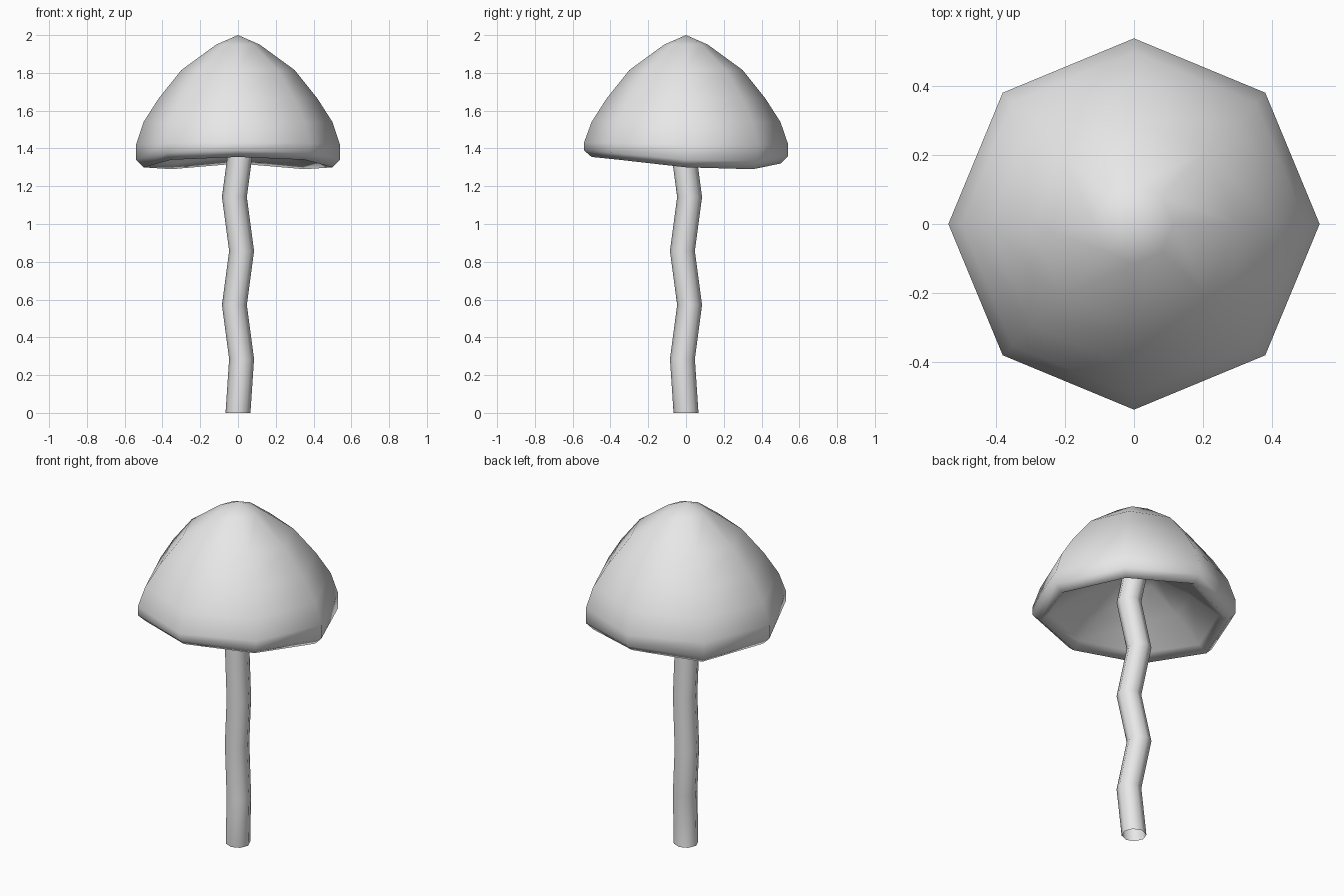
import bpy, bmesh
from math import sin, cos, tau

if "Cube" in bpy.data.objects:
    bpy.data.objects.remove(bpy.data.objects["Cube"], do_unlink=True)

SIDES = 8


def make_material(name, rgb):
    mat = bpy.data.materials.new(name)
    mat.use_nodes = True
    mat.diffuse_color = (*rgb, 1)
    mat.node_tree.nodes["Principled BSDF"].inputs["Base Color"].default_value = (*rgb, 1)
    return mat


def loft(name, rings, mat):
    """Skin a list of closed rings of points into one smooth surface."""
    bm = bmesh.new()
    loops = [[bm.verts.new(p) for p in ring] for ring in rings]
    for a, b in zip(loops, loops[1:]):
        for i in range(SIDES):
            j = (i + 1) % SIDES
            bm.faces.new((a[i], a[j], b[j], b[i]))
    # Close poles where a ring has shrunk to a point
    bmesh.ops.remove_doubles(bm, verts=bm.verts, dist=0.0005)
    for face in bm.faces:
        face.smooth = True
    mesh = bpy.data.meshes.new(name)
    bm.to_mesh(mesh)
    bm.free()
    mesh.materials.append(mat)
    obj = bpy.data.objects.new(name, mesh)
    bpy.context.collection.objects.link(obj)
    return obj


def ring(radius, z, cx=0, cy=0, lift=None, weight=0):
    points = []
    for i in range(SIDES):
        a = tau * i / SIDES
        dz = lift[i] * weight if lift else 0
        points.append((cx + radius * cos(a), cy + radius * sin(a), z + dz))
    return points


grey = make_material("light grey", (0.8, 0.8, 0.8))

# Cap: hollow underside, rounded wavy rim, domed top (radius, height, waviness)
wave = [0, -0.01, 0.02, -0.01, 0, 0.04, 0.055, 0.04]
profile = [
    (0, 1.62, 0), (0.12, 1.57, 0), (0.3, 1.46, 0.3), (0.45, 1.335, 1),
    (0.5, 1.3, 1), (0.54, 1.34, 0.9), (0.54, 1.42, 0.2),
    (0.5, 1.54, 0), (0.42, 1.665, 0), (0.3, 1.815, 0), (0.115, 1.95, 0), (0, 2, 0),
]
loft("mushroom_cap", [ring(r, z, lift=wave, weight=w) for r, z, w in profile], grey)

# Stem: open tube zigzagging along one diagonal
step = 2 / 7
stem_rings = []
for k in range(7):
    shift = 0 if k == 0 else 0.019 * (-1) ** (k + 1)
    stem_rings.append(ring(0.066, k * step, shift, -shift))
loft("mushroom_stem", stem_rings, grey)
